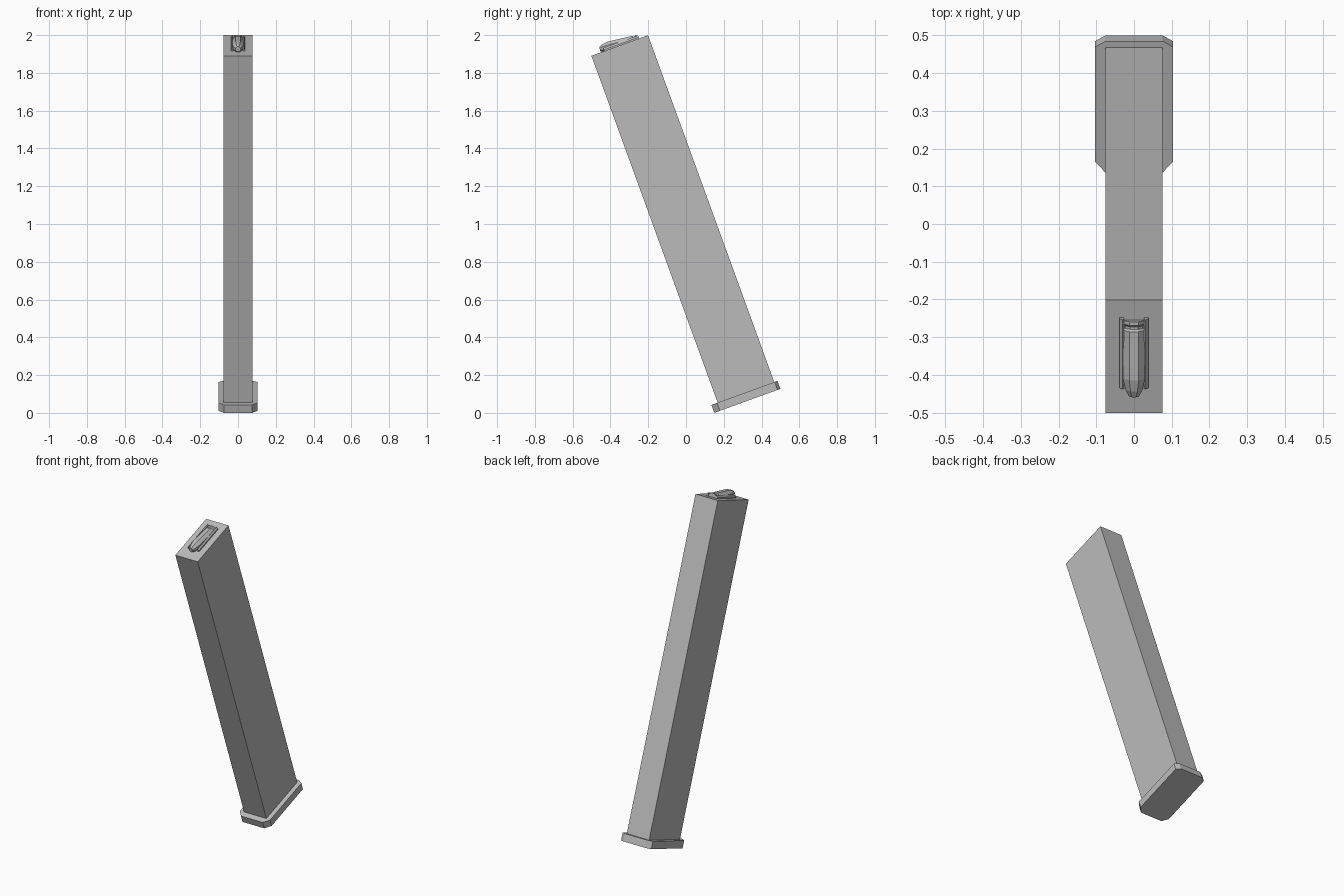
import bpy
import bmesh
import math
from mathutils import Matrix, Vector

if "Cube" in bpy.data.objects:
    bpy.data.objects.remove(bpy.data.objects["Cube"])

# Everything is modelled upright, then leaned forward about the plate's front edge
LEAN = Matrix.Translation((0, 0.15, 0)) @ Matrix.Rotation(math.radians(20), 4, "X")

grey = bpy.data.materials.new("plain grey")
grey.use_nodes = True
grey.diffuse_color = (0.5, 0.5, 0.5, 1)
grey.node_tree.nodes["Principled BSDF"].inputs["Base Color"].default_value = grey.diffuse_color


def finish(name, bm):
    bmesh.ops.recalc_face_normals(bm, faces=bm.faces)
    bm.transform(LEAN)
    mesh = bpy.data.meshes.new(name)
    bm.to_mesh(mesh)
    bm.free()
    mesh.materials.append(grey)
    obj = bpy.data.objects.new(name, mesh)
    bpy.context.collection.objects.link(obj)
    return obj


def prism(name, outline, offset):
    """Sweep a closed outline along an offset."""
    bm = bmesh.new()
    face = bm.faces.new([bm.verts.new(p) for p in outline])
    ret = bmesh.ops.extrude_face_region(bm, geom=[face], use_keep_orig=True)
    verts = [g for g in ret["geom"] if isinstance(g, bmesh.types.BMVert)]
    bmesh.ops.translate(bm, verts=verts, vec=offset)
    return finish(name, bm)


def lathe(name, profile, sides, start, direction):
    """Faceted solid of (distance, radius) rings along an axis."""
    bm = bmesh.new()
    turn = Vector(direction).to_track_quat("Z", "Y").to_matrix().to_4x4()
    place = Matrix.Translation(start) @ turn
    rings = []
    for t, r in profile:
        angles = [math.tau * (i + 0.5) / sides for i in range(sides)]
        rings.append([bm.verts.new(place @ Vector((r * math.cos(a), r * math.sin(a), t)))
                      for a in angles])
    for a, b in zip(rings, rings[1:]):
        for i in range(sides):
            j = (i + 1) % sides
            bm.faces.new((a[i], a[j], b[j], b[i]))
    bm.faces.new(rings[0])
    bm.faces.new(rings[-1])
    return finish(name, bm)


# Long rectangular body
W = 0.076
prism("magazine_body", [(-W, 0.035, 0.04), (W, 0.035, 0.04), (W, 0.354, 0.04), (-W, 0.354, 0.04)],
      (0, 0, 1.959))

# Base plate with clipped corners
half = [(0.074, 0), (0.103, 0.032), (0.103, 0.356), (0.076, 0.372)]
outline = [(x, y, 0) for x, y in half] + [(-x, y, 0) for x, y in reversed(half)]
prism("base_plate", outline, (0, 0, 0.045))

# Round resting in the mouth, nose raised a little
lathe("top_round",
      [(0, 0.014), (0.018, 0.024), (0.05, 0.032), (0.182, 0.032),
       (0.187, 0.026), (0.194, 0.026), (0.199, 0.032), (0.209, 0.032)],
      8, (0, 0.089, 2.017), (0, math.cos(math.radians(7)), -math.sin(math.radians(7))))

# Feed lips folding inward on each side of the round
for side, label in ((1, "left"), (-1, "right")):
    section = [(0.038, 1.99), (0.038, 2.006), (0.031, 2.016), (0.026, 2.012), (0.026, 1.99)]
    prism(label + "_feed_lip", [(side * x, 0.108, z) for x, z in section], (0, 0.196, 0))
